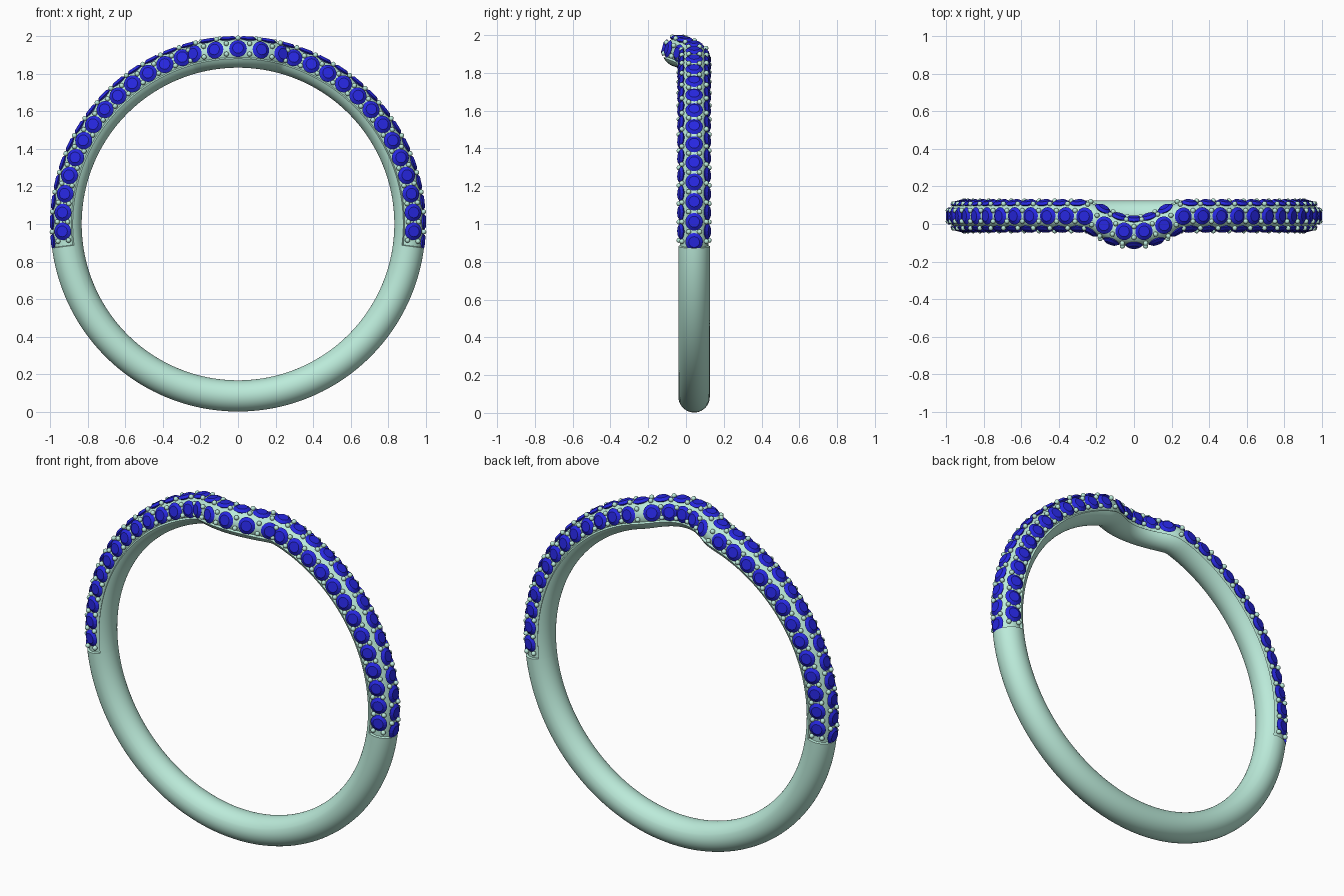
import bpy, bmesh
from math import sin, cos, radians, exp, log
from mathutils import Vector, Matrix

if "Cube" in bpy.data.objects:
    bpy.data.objects.remove(bpy.data.objects["Cube"])

R, TUBE, SEAT = 0.915, 0.083, 0.071      # ring radius, band section, recessed seat
YC, DIP, DIP_W = 0.043, 0.086, 0.225     # band offset and forward bend at the top
STEP = 6.16                              # degrees between stones
SEAT_END, SEAT_SIDE = 97.3, 114          # limits of the stone-set zone
ROWS = (0, 75, -75)                      # outer row and the two flanks


def material(name, color):
    m = bpy.data.materials.new(name)
    m.diffuse_color = (*color, 1)
    m.use_nodes = True
    m.node_tree.nodes["Principled BSDF"].inputs["Base Color"].default_value = m.diffuse_color
    return m


def path(deg):
    a = radians(deg)
    x = R * sin(a)
    y = YC
    if cos(a) > 0:
        p = max(-4, 1 - (x / DIP_W) ** 2)
        y -= DIP * log(1 + exp(9 * p)) / 9
    return Vector((x, y, 1 + R * cos(a)))


def frame(deg):
    t = (path(deg + 0.3) - path(deg - 0.3)).normalized()
    n = Vector((sin(radians(deg)), 0, cos(radians(deg))))
    n = (n - t * n.dot(t)).normalized()
    return path(deg), t, n, t.cross(n)


def placement(deg, phi, height, across=0):
    """Matrix on the band surface, local z pointing outward."""
    o, t, n, b = frame(deg)
    f = radians(phi)
    d = n * cos(f) + b * sin(f)
    e = b * cos(f) - n * sin(f)
    m = Matrix((e, t, d)).transposed().to_4x4()
    m.translation = o + d * height + e * across
    return m


def finish(name, bm, mat, smooth=None):
    bmesh.ops.recalc_face_normals(bm, faces=bm.faces)
    me = bpy.data.meshes.new(name)
    bm.to_mesh(me)
    bm.free()
    ob = bpy.data.objects.new(name, me)
    bpy.context.collection.objects.link(ob)
    me.materials.append(mat)
    if smooth:
        bpy.ops.object.select_all(action='DESELECT')
        ob.select_set(True)
        bpy.context.view_layer.objects.active = ob
        bpy.ops.object.shade_smooth_by_angle(angle=radians(smooth))
    return ob


metal = material("pale_green_metal", (0.5, 0.83, 0.7))
blue = material("blue_stone", (0.02, 0.02, 0.75))

# Band: swept round section with a recessed seat over the upper half
angles = [i * 1.5 - 180 for i in range(240)]
angles += [s * (SEAT_END + d) for s in (-1, 1) for d in (-0.1, 0.1)]
angles.sort()
phis = [i * 9 - 180 for i in range(40)]
phis += [s * (SEAT_SIDE + d) for s in (-1, 1) for d in (-1, 1)]
phis.sort()
bm = bmesh.new()
loops = []
for a in angles:
    o, t, n, b = frame(a)
    loop = []
    for p in phis:
        r = SEAT if abs(a) < SEAT_END and abs(p) < SEAT_SIDE else TUBE
        f = radians(p)
        loop.append(bm.verts.new(o + (n * cos(f) + b * sin(f)) * r))
    loops.append(loop)
for i in range(len(loops)):
    A, B = loops[i - 1], loops[i]
    for j in range(len(phis)):
        bm.faces.new((A[j - 1], A[j], B[j], B[j - 1]))
finish("ring_band", bm, metal, 40)


# Stones: faceted crown over a short pavilion, staggered between rows
def add_stone(bm, m):
    bmesh.ops.create_cone(bm, cap_ends=True, segments=16, radius1=0.047, radius2=0.029,
                          depth=0.013, matrix=m @ Matrix.Translation((0, 0, 0.0065)))
    bmesh.ops.create_cone(bm, cap_ends=False, segments=16, radius1=0.012, radius2=0.047,
                          depth=0.025, matrix=m @ Matrix.Translation((0, 0, -0.0125)))


def row_angles(phi):
    if phi == 0:
        return [(k - 15.5) * STEP for k in range(32)]
    return [(k - 15) * STEP for k in range(31)]


for name, phi in zip(("outer_stones", "flank_stones_a", "flank_stones_b"), ROWS):
    bm = bmesh.new()
    for a in row_angles(phi):
        add_stone(bm, placement(a, phi, 0.072))
    finish(name, bm, blue)

# Prongs: pairs of small beads between neighbouring stones
bm = bmesh.new()
for phi in ROWS:
    for a in row_angles(phi):
        for across in (-0.029, 0.029):
            m = placement(a + STEP / 2, phi, 0.075, across)
            if abs(a + STEP / 2) < SEAT_END:
                bmesh.ops.create_icosphere(bm, subdivisions=2, radius=0.0135, matrix=m)
    m0 = row_angles(phi)[0] - STEP / 2
    if abs(m0) < SEAT_END:
        for across in (-0.029, 0.029):
            bmesh.ops.create_icosphere(bm, subdivisions=2, radius=0.0135,
                                       matrix=placement(m0, phi, 0.075, across))
finish("prong_beads", bm, metal, 60)
